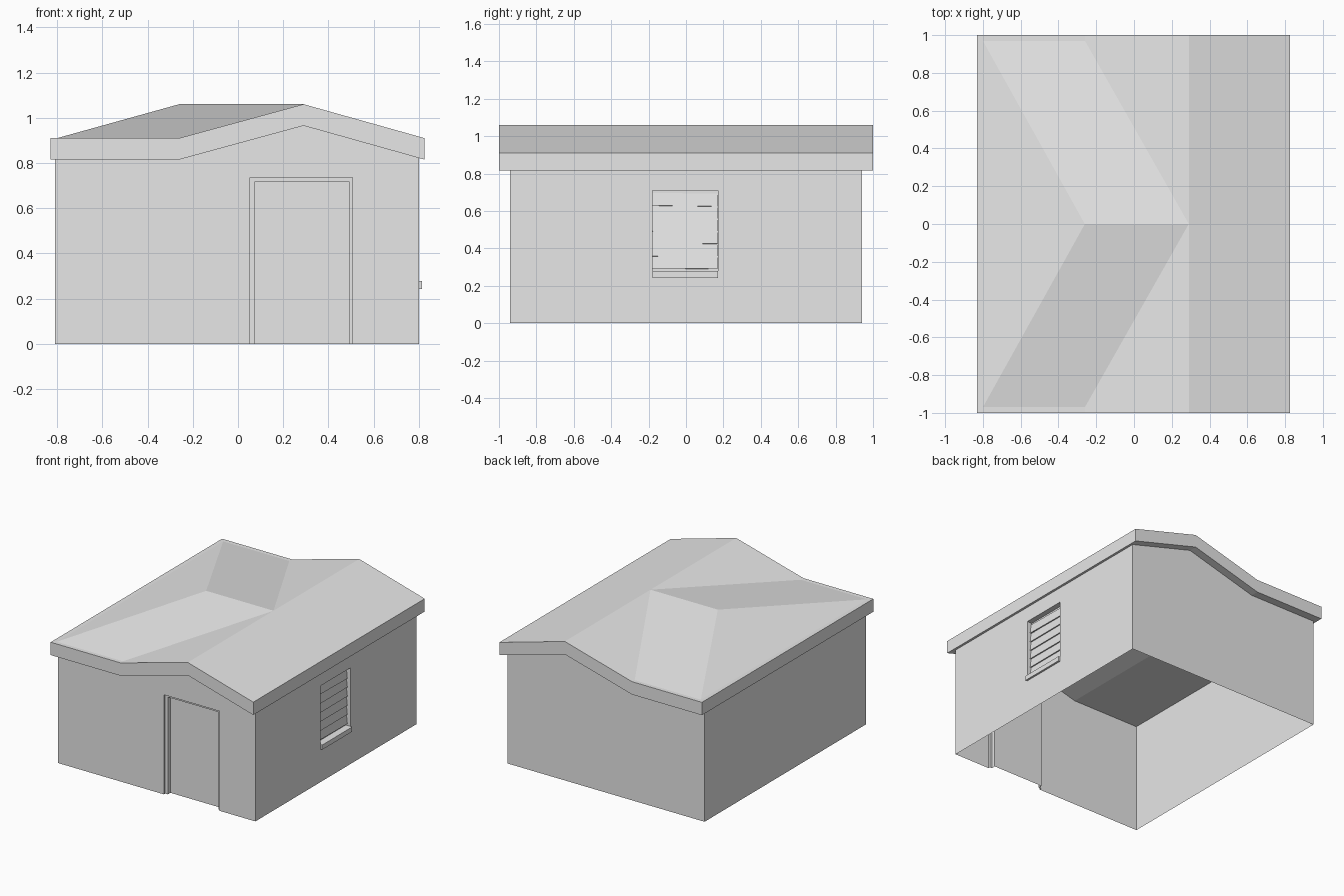
import bpy, bmesh, random
from mathutils import Matrix, Vector

cube = bpy.data.objects.get("Cube")
if cube:
    bpy.data.objects.remove(cube)

GREY = (0.8, 0.8, 0.8, 1)
mat = bpy.data.materials.new("plain_grey")
mat.use_nodes = True
mat.diffuse_color = GREY
mat.node_tree.nodes["Principled BSDF"].inputs["Base Color"].default_value = GREY


def finish(name, bm, recalc=True):
    bmesh.ops.remove_doubles(bm, verts=bm.verts, dist=0.0005)
    if recalc:
        bmesh.ops.recalc_face_normals(bm, faces=bm.faces)
    me = bpy.data.meshes.new(name)
    bm.to_mesh(me)
    bm.free()
    me.materials.append(mat)
    ob = bpy.data.objects.new(name, me)
    bpy.context.collection.objects.link(ob)
    return ob


def face(bm, *pts):
    return bm.faces.new([bm.verts.new(p) for p in pts])


def bridge(bm, a, b, closed=False):
    """Quads between two matching rows of points."""
    n = len(a)
    for i in range(n if closed else n - 1):
        j = (i + 1) % n
        face(bm, a[i], a[j], b[j], b[i])


def box(name, centre, size, rot=None):
    bm = bmesh.new()
    bmesh.ops.create_cube(bm, size=1)
    m = Matrix.Translation(centre) @ (rot or Matrix()) @ Matrix.Diagonal((*size, 1))
    bmesh.ops.transform(bm, matrix=m, verts=bm.verts)
    return finish(name, bm)


# Shared dimensions
XL, XV, XR, XE = -0.83, -0.26, 0.29, 0.825     # left eave, valley, ridge, right eave
LOW, TOP, THICK = 0.91, 1.06, 0.095
INX, INY = -0.80, 0.97                         # start of the hipped area
WL, WR, WY = -0.81, 0.80, 0.94                 # wall planes
EAVE = LOW - THICK


def soffit(x):
    """Height of the roof underside."""
    if x <= XV:
        return EAVE
    t = (x - XV) / (XR - XV) if x < XR else (XE - x) / (XE - XR)
    return EAVE + (TOP - LOW) * t


# Roof: extruded gable with a cross ridge running into it
bm = bmesh.new()
outline = [(XL, LOW), (INX, LOW), (XV, LOW), (XR, TOP), (XE, LOW)]


def row(y, drop=0):
    return [(x, y, z - drop) for x, z in outline]


mid_a, mid_b = (XV, 0, TOP), (XR, 0, TOP)
for s in (-1, 1):
    edge, inner, under = row(s), row(s * INY), row(s, THICK)
    bridge(bm, edge, inner)
    bridge(bm, edge, under)
    face(bm, inner[1], inner[2], mid_b, mid_a)
    face(bm, inner[2], inner[3], mid_b)
    face(bm, inner[3], inner[4], (XE, 0, LOW), mid_b)
    face(bm, inner[0], inner[1], (INX, 0, LOW), (XL, 0, LOW))
    face(bm, inner[1], mid_a, (INX, 0, LOW))
bridge(bm, row(-1, THICK), row(1, THICK))
for x in (XL, XE):
    face(bm, (x, -1, LOW), (x, 1, LOW), (x, 1, EAVE), (x, -1, EAVE))
finish("roof", bm)

# Walls: open shell with a doorway and a window opening
bm = bmesh.new()
gable = [(x, soffit(x)) for x in (WR, XR, XV, WL)]


def door_loop(x0, x1, h, y):
    return [(x0, y, 0), (x0, y, h), (x1, y, h), (x1, y, 0)]


opening = door_loop(0.053, 0.507, 0.735, -WY)
face(bm, (WL, -WY, 0), *opening, (WR, -WY, 0), *[(x, -WY, z) for x, z in gable])
face(bm, (WR, WY, 0), (WL, WY, 0), *[(x, WY, z) for x, z in reversed(gable)])
face(bm, (WL, -WY, 0), (WL, -WY, EAVE), (WL, WY, EAVE), (WL, WY, 0))


def wall_rect(x, y0, y1, z0, z1):
    return [(x, y0, z0), (x, y1, z0), (x, y1, z1), (x, y0, z1)]


Y0, Y1, Z0, Z1 = -0.18, 0.17, 0.25, 0.71
DEEP = WR - 0.04
hole = wall_rect(WR, Y0, Y1, Z0, Z1)
bridge(bm, wall_rect(WR, -WY, WY, 0, soffit(WR)), hole, closed=True)
back = wall_rect(DEEP, Y0, Y1, Z0, Z1)
bridge(bm, hole, back, closed=True)
face(bm, *back)

# Stepped door recess
step = door_loop(0.053, 0.507, 0.735, -WY + 0.015)
rim = door_loop(0.075, 0.49, 0.718, -WY + 0.015)
panel = door_loop(0.075, 0.49, 0.718, -WY + 0.045)
for a, b in ((opening, step), (step, rim), (rim, panel)):
    bridge(bm, a, b)
face(bm, *panel)
finish("walls", bm)

# Window sill
box("window_sill", (WR - 0.0125, (Y0 + Y1) / 2, 0.26), (0.053, Y1 - Y0, 0.035))

# Slightly uneven overlapping slats
random.seed(3)
for i in range(6):
    tilt = Matrix.Rotation(-0.12, 4, 'Y') @ Matrix.Rotation(random.uniform(-0.015, 0.015), 4, 'X')
    box(f"window_slat_{i + 1}", Vector((DEEP + 0.007, (Y0 + Y1) / 2, 0.325 + i * 0.067)),
        (0.008, Y1 - Y0 - 0.002, 0.068), tilt)
